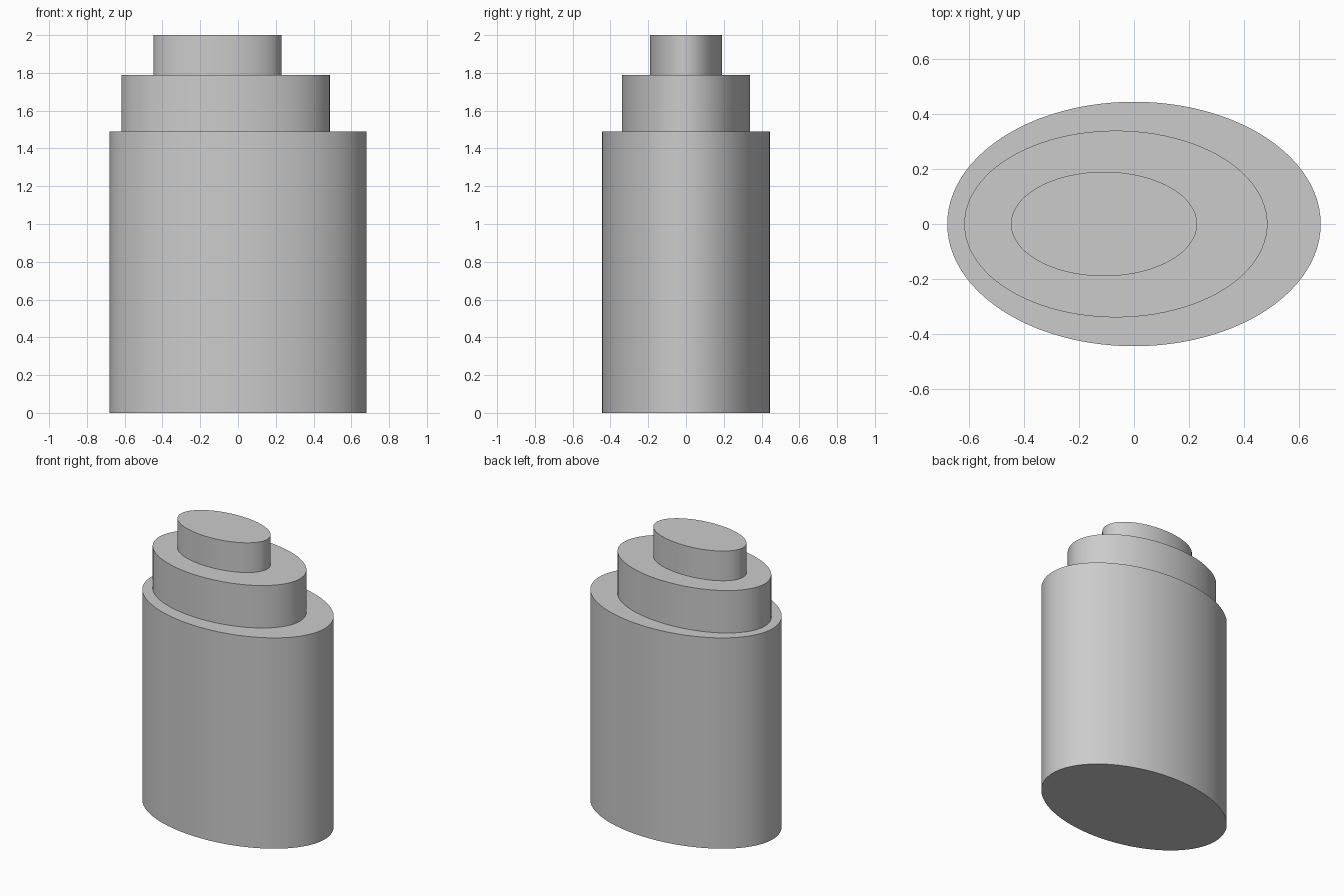
import bpy
import math

cube = bpy.data.objects.get("Cube")
if cube:
    bpy.data.objects.remove(cube, do_unlink=True)

# Single plain grey for the whole model
grey = bpy.data.materials.new("light_grey")
grey.use_nodes = True
colour = (0.6, 0.6, 0.6, 1)
grey.diffuse_color = colour
grey.node_tree.nodes["Principled BSDF"].inputs["Base Color"].default_value = colour


def elliptic_tier(name, x_min, x_max, half_depth, z_min, z_max):
    """Upright elliptical cylinder fitted to the given limits."""
    bpy.ops.mesh.primitive_cylinder_add(
        vertices=96, radius=1, depth=1,
        location=((x_min + x_max) / 2, 0, (z_min + z_max) / 2))
    tier = bpy.context.object
    tier.name = name
    tier.scale = ((x_max - x_min) / 2, half_depth, z_max - z_min)
    bpy.ops.object.transform_apply(location=False, rotation=False, scale=True)
    bpy.ops.object.shade_smooth_by_angle(angle=math.radians(30))
    tier.data.materials.append(grey)
    return tier


# Three stacked tiers, the upper ones shifted to the right
elliptic_tier("body", -0.68, 0.68, 0.445, 0, 1.49)
elliptic_tier("shoulder", -0.618, 0.486, 0.34, 1.49, 1.79)
elliptic_tier("cap", -0.448, 0.23, 0.19, 1.79, 2)
